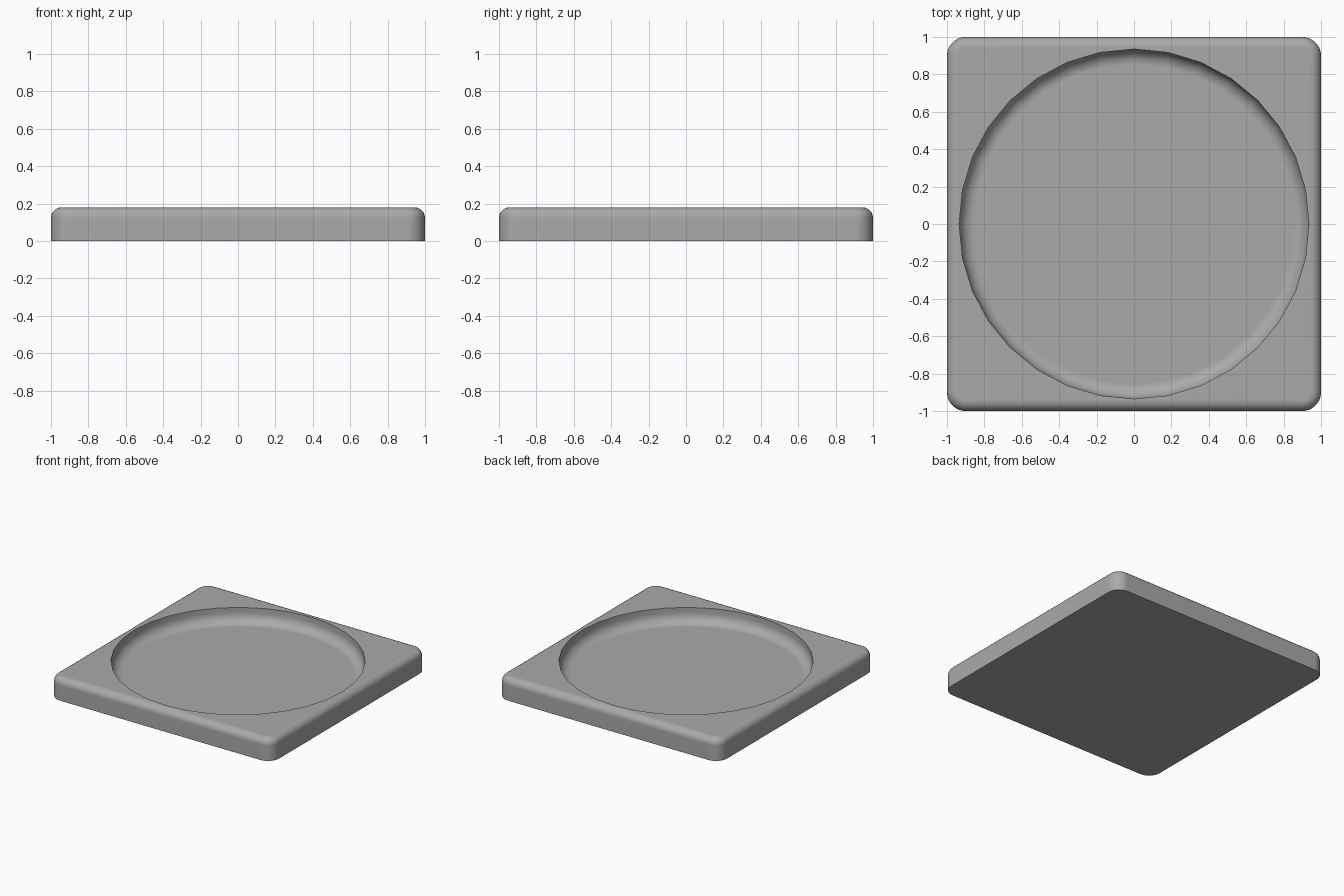
import bpy, bmesh
from math import sin, cos, pi, radians

cube = bpy.data.objects.get("Cube")
if cube:
    bpy.data.objects.remove(cube, do_unlink=True)

SIDES = 32
HEIGHT, CORNER, EDGE = 0.18, 0.1, 0.055
RIM, FLOOR, FILLET = 0.935, 0.06, 0.08
STEPS = 5


def rounded_square(inset, z):
    """Square outline with eight points on each rounded corner."""
    centre, radius = 1 - CORNER, CORNER - inset
    points = []
    for i in range(SIDES):
        quarter, step = divmod(i, SIDES // 4)
        a = quarter * pi / 2 + step / (SIDES // 4 - 1) * pi / 2
        mid = quarter * pi / 2 + pi / 4
        sx = 1 if cos(mid) > 0 else -1
        sy = 1 if sin(mid) > 0 else -1
        points.append((sx * centre + radius * cos(a), sy * centre + radius * sin(a), z))
    return points


def circle(radius, z):
    return [(radius * cos(2 * pi * i / SIDES), radius * sin(2 * pi * i / SIDES), z)
            for i in range(SIDES)]


arc = [i / STEPS * pi / 2 for i in range(STEPS + 1)]

# Outer wall and rounded top edge
rings = [rounded_square(0, 0)]
rings += [rounded_square(EDGE * (1 - cos(a)), HEIGHT - EDGE * (1 - sin(a))) for a in arc]
# Round recess with a filleted floor
rings.append(circle(RIM, HEIGHT))
rings += [circle(RIM - FILLET * (1 - cos(a)), FLOOR + FILLET * (1 - sin(a))) for a in arc]

bm = bmesh.new()
loops = [[bm.verts.new(p) for p in ring] for ring in rings]
for low, high in zip(loops, loops[1:]):
    for i in range(SIDES):
        j = (i + 1) % SIDES
        bm.faces.new((low[i], low[j], high[j], high[i]))
bm.faces.new(loops[0][::-1])
bm.faces.new(loops[-1])
mesh = bpy.data.meshes.new("tray")
bm.to_mesh(mesh)
bm.free()

tray = bpy.data.objects.new("tray", mesh)
bpy.context.collection.objects.link(tray)

# Plain grey finish
grey = bpy.data.materials.new("grey")
grey.use_nodes = True
colour = (0.4, 0.4, 0.4, 1)
grey.diffuse_color = colour
grey.node_tree.nodes["Principled BSDF"].inputs["Base Color"].default_value = colour
mesh.materials.append(grey)

# Smooth fillets, crisp rim and base
bpy.ops.object.select_all(action="DESELECT")
tray.select_set(True)
bpy.context.view_layer.objects.active = tray
bpy.ops.object.shade_smooth_by_angle(angle=radians(40))
weighted = tray.modifiers.new("even_normals", "WEIGHTED_NORMAL")
weighted.keep_sharp = True
